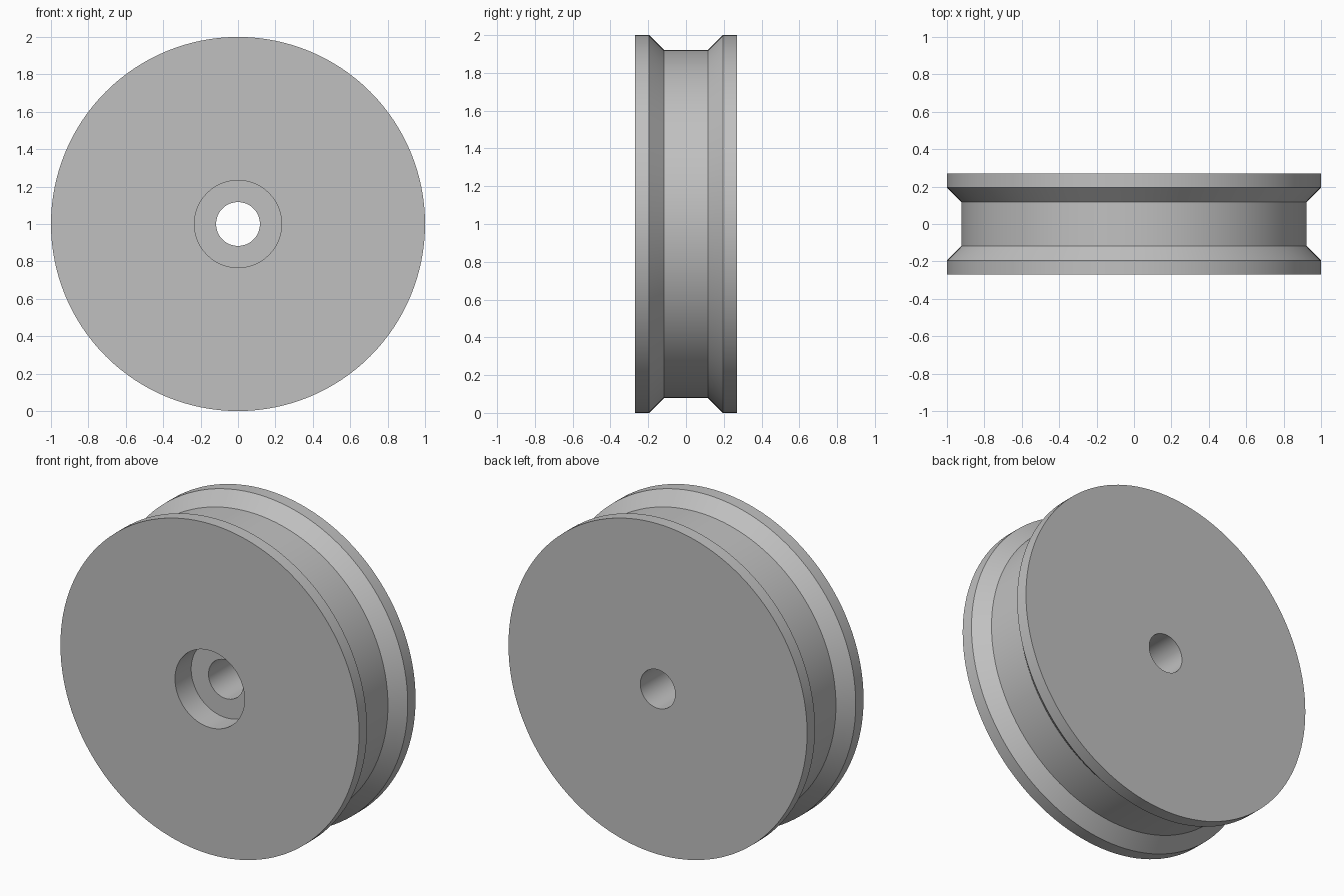
import bpy
import bmesh
import math
from mathutils import Matrix, Vector

cube = bpy.data.objects.get("Cube")
if cube:
    bpy.data.objects.remove(cube, do_unlink=True)

SEGMENTS = 128
HALF_WIDTH = 0.27
RIM, GROOVE = 1.0, 0.922
BORE, RECESS = 0.117, 0.233
RECESS_DEPTH = 0.155

# Plain grey material
grey = bpy.data.materials.new("plain_grey")
grey.use_nodes = True
colour = (0.53, 0.53, 0.53, 1)
grey.diffuse_color = colour
grey.node_tree.nodes["Principled BSDF"].inputs["Base Color"].default_value = colour

# Closed section (radius, y): recessed front face, grooved rim, back face, bore
section = [
    (BORE, -HALF_WIDTH + RECESS_DEPTH),
    (RECESS, -HALF_WIDTH + RECESS_DEPTH),
    (RECESS, -HALF_WIDTH),
    (RIM, -HALF_WIDTH),
    (RIM, -0.195),
    (GROOVE, -0.117),
    (GROOVE, 0.117),
    (RIM, 0.195),
    (RIM, HALF_WIDTH),
    (BORE, HALF_WIDTH),
]

# Spin the section around the axle
bm = bmesh.new()
verts = [bm.verts.new((r, y, 0)) for r, y in section]
edges = [bm.edges.new((a, b)) for a, b in zip(verts, verts[1:] + verts[:1])]
bmesh.ops.spin(bm, geom=verts + edges, cent=(0, 0, 0), axis=(0, 1, 0),
               angle=math.tau, steps=SEGMENTS, use_duplicate=False)
bmesh.ops.remove_doubles(bm, verts=bm.verts, dist=0.0001)
bmesh.ops.recalc_face_normals(bm, faces=bm.faces)
bmesh.ops.transform(bm, matrix=Matrix.Translation(Vector((0, 0, RIM))), verts=bm.verts)

mesh = bpy.data.meshes.new("grooved_wheel")
bm.to_mesh(mesh)
bm.free()
mesh.materials.append(grey)
wheel = bpy.data.objects.new("grooved_wheel", mesh)
bpy.context.collection.objects.link(wheel)

# Smooth round surfaces, sharp corners
bpy.ops.object.select_all(action="DESELECT")
wheel.select_set(True)
bpy.context.view_layer.objects.active = wheel
bpy.ops.object.shade_smooth_by_angle(angle=math.radians(30))
